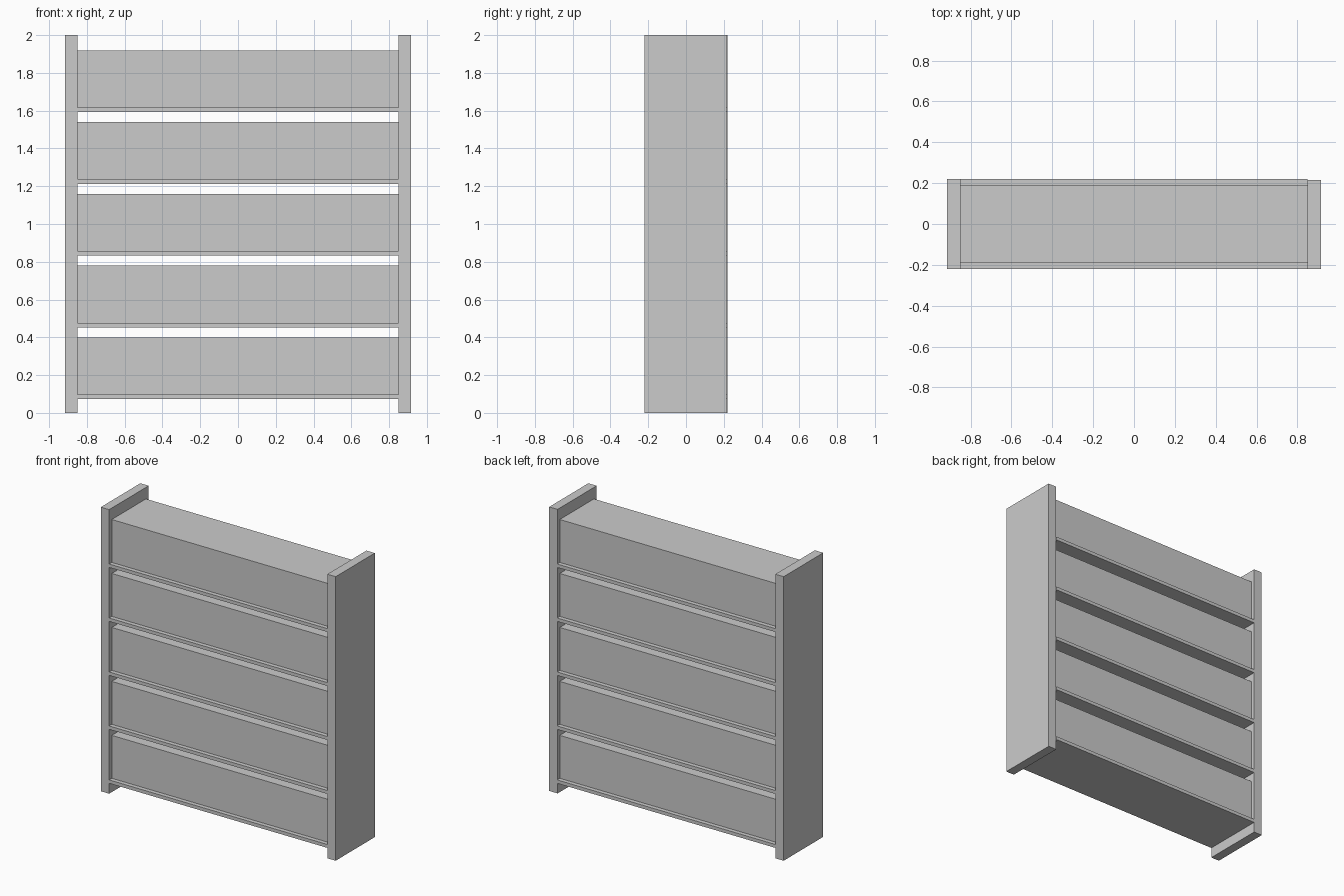
import bpy

cube = bpy.data.objects.get("Cube")
if cube:
    bpy.data.objects.remove(cube, do_unlink=True)

# Single flat grey
grey = bpy.data.materials.new("light_grey")
grey.use_nodes = True
colour = (0.6, 0.6, 0.6, 1)
grey.diffuse_color = colour
grey.node_tree.nodes["Principled BSDF"].inputs["Base Color"].default_value = colour


def box(name, low, high):
    """Flat-sided box between two opposite corners."""
    bpy.ops.mesh.primitive_cube_add(
        size=1, location=[(a + b) / 2 for a, b in zip(low, high)])
    obj = bpy.context.object
    obj.name = name
    obj.scale = [b - a for a, b in zip(low, high)]
    bpy.ops.object.transform_apply(location=False, rotation=False, scale=True)
    obj.data.materials.append(grey)
    return obj


half_width, inner, half_depth = 0.915, 0.85, 0.22
block_depth = 0.19
shelf_count, first_shelf, pitch = 5, 0.073, 0.38
shelf_thickness, block_height = 0.024, 0.302

# Side panels, the left one very slightly shallower at the back
box("right_panel", (-half_width, -half_depth, 0), (-inner, half_depth, 2))
box("left_panel", (inner, -half_depth, 0), (half_width, half_depth - 0.005, 2))

# Shelves, each carrying a full-width block set back from both edges
for i in range(shelf_count):
    bottom = first_shelf + i * pitch
    top = bottom + shelf_thickness
    box(f"shelf_{i + 1}", (-inner, -half_depth, bottom), (inner, half_depth, top))
    box(f"shelf_block_{i + 1}", (-inner, -block_depth, top),
        (inner, block_depth, top + block_height))
